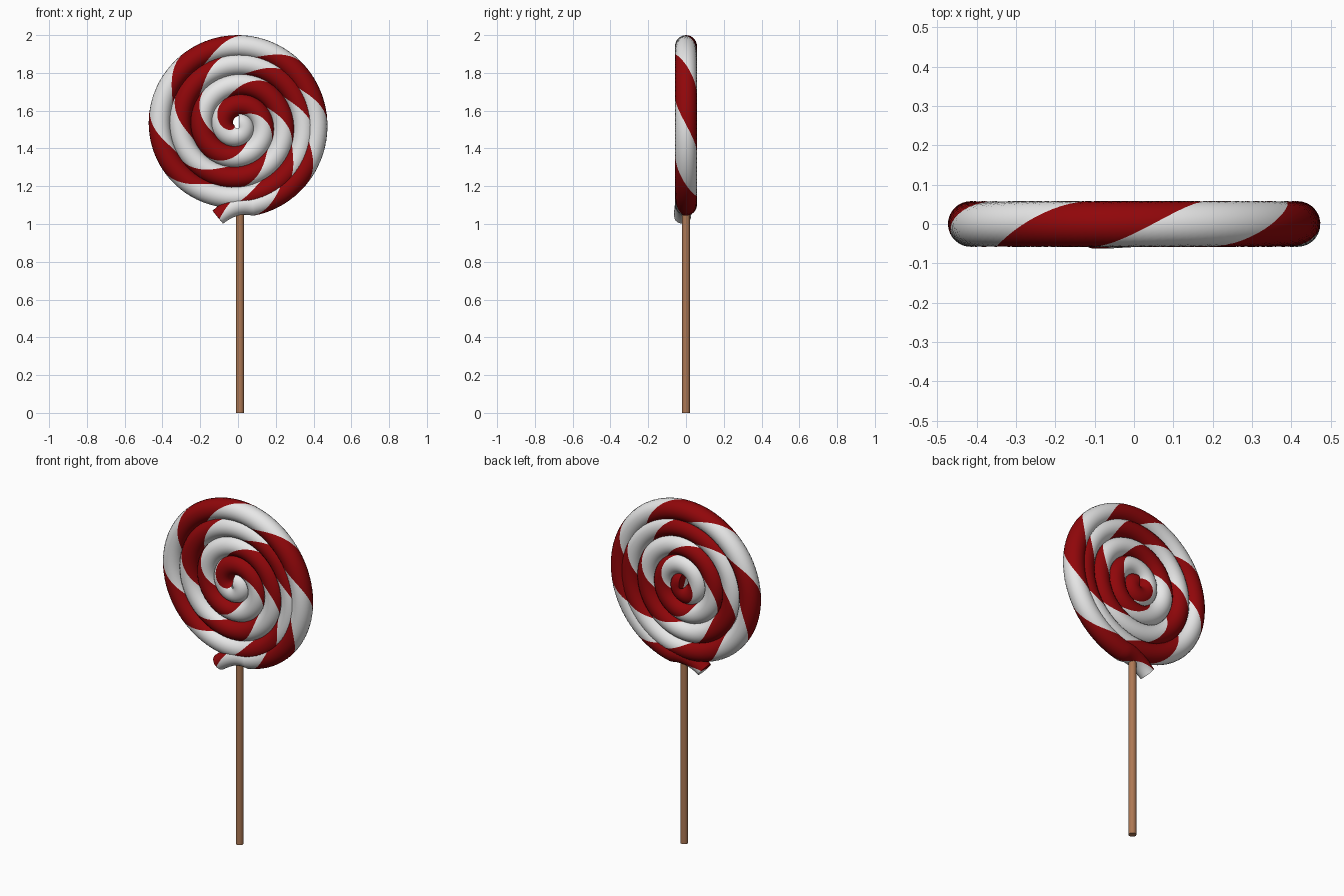
import bpy, bmesh, math
from mathutils import Vector
from mathutils.geometry import interpolate_bezier

if "Cube" in bpy.data.objects:
    bpy.data.objects.remove(bpy.data.objects["Cube"])


def material(name, rgb):
    m = bpy.data.materials.new(name)
    m.diffuse_color = (*rgb, 1)
    m.use_nodes = True
    m.node_tree.nodes["Principled BSDF"].inputs["Base Color"].default_value = m.diffuse_color
    return m


red = material("candy red", (0.28, 0.002, 0.003))
white = material("candy white", (0.8, 0.8, 0.8))
wood = material("stick brown", (0.42, 0.19, 0.09))

CX, CZ = -0.002, 1.522   # centre of the swirl
TUBE = 0.058             # candy rope radius
PERIOD = 0.61            # rope length of one full stripe twist
SIDES = 24

# coil radius against turns counted back from the bottom outer end
KEYS = [(0, .430), (.25, .416), (.5, .421), (.75, .416), (1, .378), (1.5, .322),
        (1.75, .306), (2, .274), (2.5, .215), (3, .165), (3.5, .108), (4, .054), (4.4, .010)]


def coil_radius(u):
    for (u0, r0), (u1, r1) in zip(KEYS, KEYS[1:]):
        if u <= u1:
            return r0 + (r1 - r0) * (u - u0) / (u1 - u0)
    return KEYS[-1][1]


def coil_point(u):
    # soften the corners between keys
    r = sum(coil_radius(min(max(u + d, 0), 4.4)) for d in (-.08, -.04, 0, .04, .08)) / 5
    a = 2 * math.pi * u
    return Vector((CX + r * math.sin(a), 0, CZ - r * math.cos(a)))


# rope path: swirl from the core outwards, then a short tail kicked out at the bottom
STEPS = 620
us = [4.4 + (0.03 - 4.4) * i / STEPS for i in range(STEPS + 1)]
path = [coil_point(u) for u in us]
start, end = path[-1], Vector((-0.107, -0.018, 1.036))
path += interpolate_bezier(start, start + Vector((-.07, 0, .01)),
                           end + Vector((.06, 0, .05)), end, 22)[1:]

# length along the rope, with the stripe phase fixed at the top of the swirl
length = [0.0]
for a, b in zip(path, path[1:]):
    length.append(length[-1] + (b - a).length)
top = min(range(len(us)), key=lambda i: abs(us[i] - 0.5))
s0 = length[top] - 0.103

# sweep a ring whose vertices twist with the stripes, so stripe edges are clean
bm = bmesh.new()
rings = []
for i, p in enumerate(path):
    t = (path[min(i + 1, len(path) - 1)] - path[max(i - 1, 0)]).normalized()
    out = t.cross(Vector((0, 1, 0))).normalized()
    back = out.cross(t).normalized()
    tail = max(0, i - STEPS) / 21
    r = TUBE - 0.014 * tail
    base = 2 * math.pi * (length[i] - s0) / PERIOD
    ring = []
    for j in range(SIDES):
        a = base + 2 * math.pi * j / SIDES - math.pi / 2
        ring.append(bm.verts.new(p + (out * math.cos(a) + back * math.sin(a)) * r))
    rings.append(ring)
for ra, rb in zip(rings, rings[1:]):
    for j in range(SIDES):
        k = (j + 1) % SIDES
        f = bm.faces.new((ra[j], ra[k], rb[k], rb[j]))
        f.material_index = 0 if j < SIDES // 2 else 1
# two-colour end caps
for ring, p in ((rings[0], path[0]), (rings[-1], path[-1])):
    c = bm.verts.new(p)
    for j in range(SIDES):
        f = bm.faces.new((ring[j], ring[(j + 1) % SIDES], c))
        f.material_index = 0 if j < SIDES // 2 else 1
bmesh.ops.recalc_face_normals(bm, faces=bm.faces)
mesh = bpy.data.meshes.new("candy_swirl")
bm.to_mesh(mesh)
bm.free()
mesh.materials.append(red)
mesh.materials.append(white)
candy = bpy.data.objects.new("candy_swirl", mesh)
bpy.context.collection.objects.link(candy)

# stick
bpy.ops.mesh.primitive_cylinder_add(vertices=24, radius=0.021, depth=1.12,
                                    location=(0.011, 0, 0.56))
stick = bpy.context.object
stick.name = "stick"
stick.data.materials.append(wood)

for ob in (candy, stick):
    bpy.ops.object.select_all(action='DESELECT')
    ob.select_set(True)
    bpy.context.view_layer.objects.active = ob
    bpy.ops.object.shade_smooth_by_angle(angle=math.radians(50))
